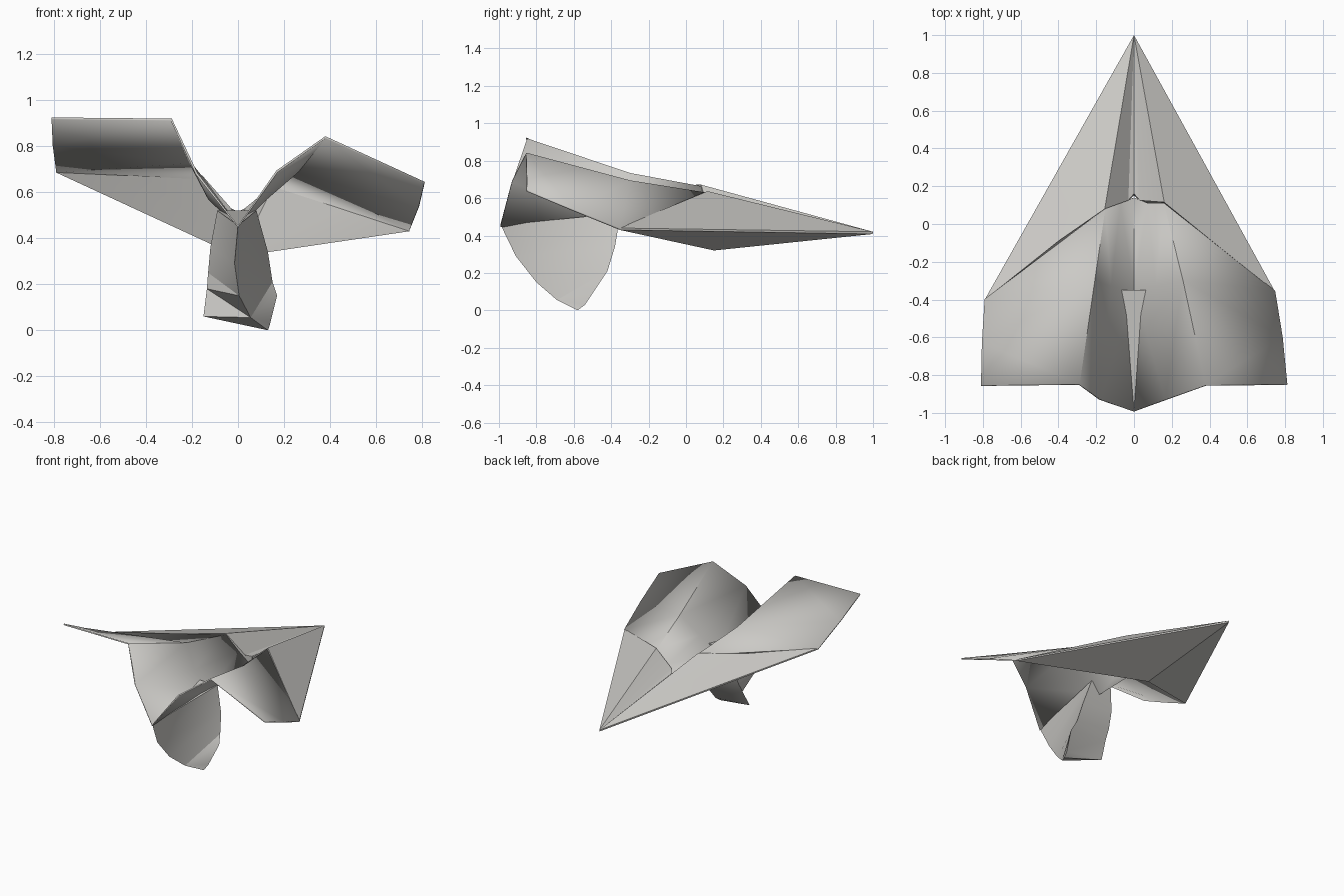
import bpy, bmesh

if "Cube" in bpy.data.objects:
    bpy.data.objects.remove(bpy.data.objects["Cube"])

paper = bpy.data.materials.new("grey_paper")
paper.diffuse_color = (0.6, 0.59, 0.565, 1)
paper.use_nodes = True
paper.node_tree.nodes["Principled BSDF"].inputs["Base Color"].default_value = paper.diffuse_color


def build(name, verts, faces, thick=0.0, smooth=25):
    me = bpy.data.meshes.new(name)
    me.from_pydata(verts, [], faces)
    bm = bmesh.new()
    bm.from_mesh(me)
    bmesh.ops.remove_doubles(bm, verts=bm.verts, dist=0.0005)
    bmesh.ops.triangulate(bm, faces=bm.faces)
    bmesh.ops.recalc_face_normals(bm, faces=bm.faces)
    bm.to_mesh(me)
    bm.free()
    me.materials.append(paper)
    ob = bpy.data.objects.new(name, me)
    bpy.context.collection.objects.link(ob)
    if thick:
        m = ob.modifiers.new("paper_thickness", 'SOLIDIFY')
        m.thickness = thick
        m.offset = 0
    bpy.context.view_layer.objects.active = ob
    ob.select_set(True)
    bpy.ops.object.shade_smooth_by_angle(angle=smooth * 3.14159 / 180)
    ob.select_set(False)
    return ob


def loft(rows):
    # grid of quads between rows of equal length
    n = len(rows[0])
    verts = [p for r in rows for p in r]
    faces = [(i * n + j, i * n + j + 1, (i + 1) * n + j + 1, (i + 1) * n + j)
             for i in range(len(rows) - 1) for j in range(n - 1)]
    return verts, faces


# rear sheet: wing tip, ridge, wall kink, centre fold, kink, ridge, wing tip
rear = [(-.81, -.855, .92), (-.29, -.85, .915), (-.18, -.93, .68), (0, -.993, .45),
        (.17, -.93, .69), (.38, -.855, .838), (.81, -.85, .64)]
mid = [(-.805, -.63, .805), (-.21, -.3, .73), (-.125, -.33, .57), (0, -.35, .45),
       (.12, -.33, .57), (.26, -.3, .69), (.785, -.6, .535)]
front = [(-.79, -.40, .69), (-.155, .08, .66), (-.075, .11, .55), (0, .14, .46),
         (.075, .11, .54), (.16, .11, .625), (.745, -.355, .435)]
build("rear_wing_sheet", *loft([rear, mid, front]), thick=0.01)

# folded nose wedge: upper edge runs corner to corner, closed below and behind
edge = [(-.79, -.40, .695), (-.40, -.09, .668), (-.155, .08, .672), (-.03, .125, .53),
        (0, .16, .515), (.03, .125, .53), (.16, .115, .637), (.45, -.12, .54), (.745, -.355, .44)]
nose = (0, 1, .42)
under = (0, .15, .32)
tip_low = (0, .998, .408)
left_low, right_low = (-.79, -.40, .685), (.745, -.355, .43)
v = edge + [nose, under, tip_low, left_low, right_low]
f = [(i, i + 1, 9) for i in range(8)]            # top
f += [(i, 10, i + 1) for i in range(8)]          # back wall
f += [(12, 10, 11), (13, 11, 10)]                # underside
f += [(0, 9, 11, 12), (8, 13, 11, 9), (0, 12, 10), (8, 10, 13)]
build("nose_fold", v, f)

# keel: trailing fold with left and right sides bent downward
trail = [(0, -.99, .455), (-.015, -.91, .29), (.005, -.80, .15), (.055, -.69, .055), (.13, -.58, 0)]
left = [(-.09, -.35, .52), (-.12, -.38, .36), (-.13, -.42, .25), (-.135, -.46, .18), (-.15, -.52, .06)]
right = [(.08, -.35, .52), (.13, -.38, .34), (.15, -.42, .21), (.17, -.46, .15), (.14, -.54, .03)]
v, f = loft([trail, left, right, trail])
n = len(trail)
f.append((n - 1, 2 * n - 1, 3 * n - 1))          # bottom flap
f.append((0, n, 2 * n))
build("keel", v, f, smooth=35)
